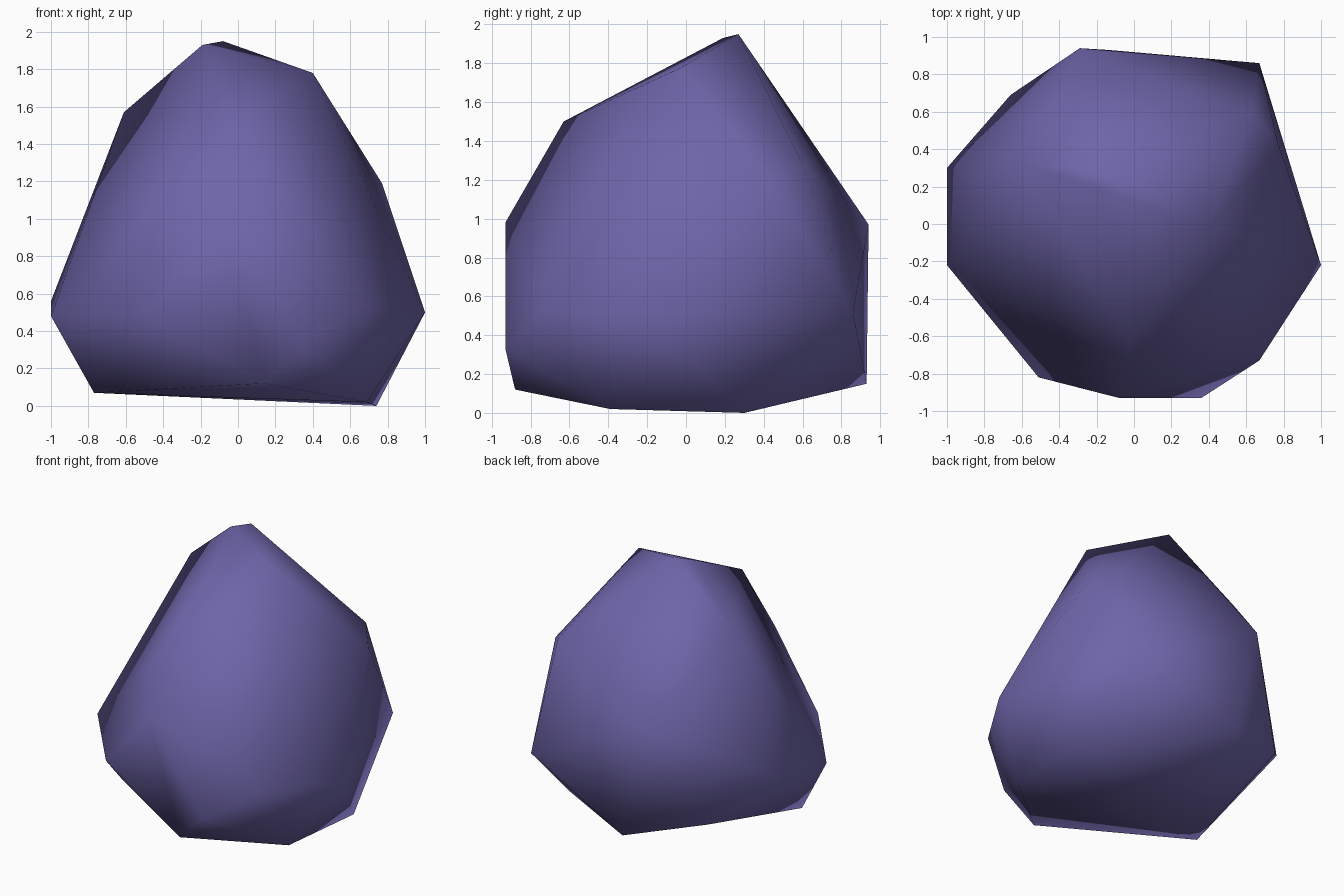
import bpy
import bmesh

# Corners of the boulder, from the ground up
CORNERS = [
    # underside
    (0.74, 0.30, 0.00), (0.69, -0.39, 0.02), (-0.77, -0.26, 0.07),
    (0.14, -0.88, 0.12), (-0.13, 0.93, 0.15), (-0.66, 0.69, 0.28),
    # widest belt
    (0.36, -0.93, 0.33), (-1.00, -0.22, 0.48), (-0.51, -0.82, 0.49),
    (1.00, -0.22, 0.50), (0.67, 0.86, 0.52), (0.67, -0.73, 0.53),
    (-1.00, 0.30, 0.56),
    # shoulders
    (-0.29, 0.94, 0.97), (-0.08, -0.93, 0.98), (0.77, 0.43, 1.19),
    (0.63, 0.60, 1.28), (-0.02, -0.63, 1.50), (-0.61, 0.32, 1.57),
    # peak
    (0.40, -0.02, 1.78), (-0.19, 0.19, 1.93), (-0.08, 0.27, 1.95),
]

# Material
stone = bpy.data.materials.new("violet stone")
stone.diffuse_color = (0.155, 0.130, 0.395, 1.0)

# Boulder: convex skin around the corners
bm = bmesh.new()
for co in CORNERS:
    bm.verts.new(co)
bmesh.ops.convex_hull(bm, input=bm.verts[:])
bmesh.ops.recalc_face_normals(bm, faces=bm.faces[:])
for face in bm.faces:
    face.smooth = True

mesh = bpy.data.meshes.new("boulder")
bm.to_mesh(mesh)
bm.free()
mesh.materials.append(stone)
boulder = bpy.data.objects.new("boulder", mesh)
bpy.context.collection.objects.link(boulder)
